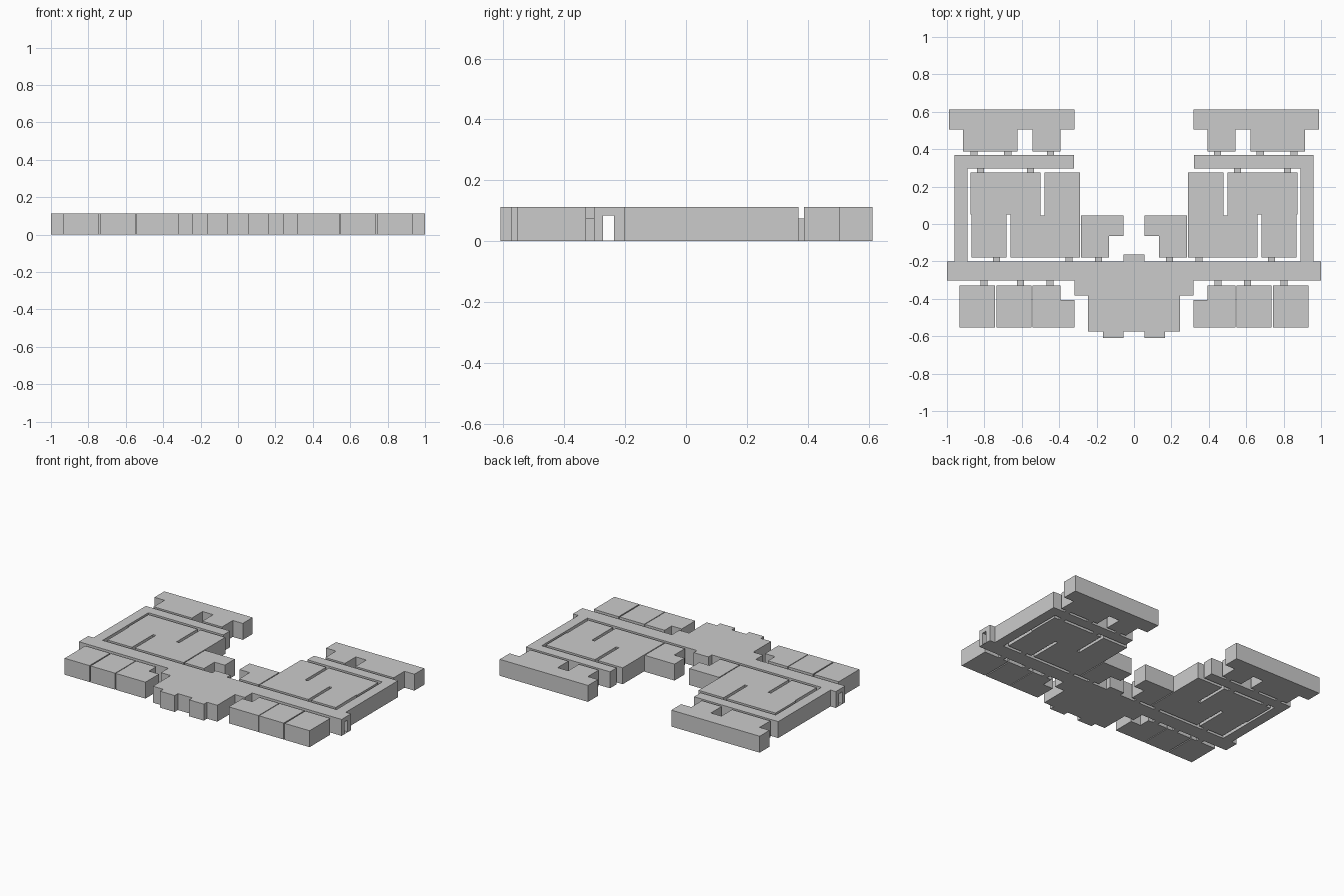
import bpy, bmesh

H = 0.113        # height of the building blocks
LINK_H = 0.075   # height of the low linking passages


def prism(name, outlines, z0, z1, mirror=True):
    """Extrude one or more flat outlines upward; optionally mirror across x = 0."""
    bm = bmesh.new()
    for pts in outlines:
        face = bm.faces.new([bm.verts.new((x, y, z0)) for x, y in pts])
        new = bmesh.ops.extrude_face_region(bm, geom=[face])["geom"]
        top = [v for v in new if isinstance(v, bmesh.types.BMVert)]
        bmesh.ops.translate(bm, verts=top, vec=(0, 0, z1 - z0))
    bmesh.ops.recalc_face_normals(bm, faces=bm.faces)
    mesh = bpy.data.meshes.new(name)
    bm.to_mesh(mesh)
    bm.free()
    obj = bpy.data.objects.new(name, mesh)
    bpy.context.collection.objects.link(obj)
    if mirror:
        obj.modifiers.new("mirror", 'MIRROR').use_mirror_merge = False
    return obj


def rect(x0, x1, y0, y1):
    return [(x0, y0), (x1, y0), (x1, y1), (x0, y1)]


# Main hall: long cross corridor joined to the stepped entrance block
half = [(0.056, -0.163), (0.056, -0.2), (1.0, -0.2), (1.0, -0.302),
        (0.319, -0.302), (0.319, -0.382), (0.245, -0.382), (0.245, -0.575),
        (0.167, -0.575), (0.167, -0.61), (0.055, -0.61), (0.055, -0.575)]
main_hall = prism("main_hall", [half + [(-x, y) for x, y in reversed(half)]],
                  0, H, mirror=False)

# Door opening that runs through the corridor from end to end
cutter = prism("passage_cutter", [rect(-1.1, 1.1, -0.272, -0.236)],
               0.002, 0.084, mirror=False)
cutter.hide_render = True
cutter.hide_set(True)
cut = main_hall.modifiers.new("passage", 'BOOLEAN')
cut.operation = 'DIFFERENCE'
cut.object = cutter

# L-shaped side corridors
prism("side_corridor", [[(0.89, -0.2), (0.96, -0.2), (0.96, 0.369), (0.32, 0.369),
                         (0.32, 0.297), (0.89, 0.297)]], 0, H)

# Rear blocks with two forward bays
prism("rear_block", [[(0.317, 0.612), (0.317, 0.505), (0.393, 0.505), (0.393, 0.388),
                      (0.543, 0.388), (0.543, 0.505), (0.623, 0.505), (0.623, 0.388),
                      (0.913, 0.388), (0.913, 0.505), (0.989, 0.505), (0.989, 0.612)]], 0, H)

# Large wing blocks with two narrow slots
prism("wing_block", [[(0.289, -0.179), (0.66, -0.179), (0.66, 0.05), (0.681, 0.05),
                      (0.681, -0.179), (0.868, -0.179), (0.868, 0.05), (0.874, 0.05),
                      (0.874, 0.275), (0.5, 0.275), (0.5, 0.045), (0.479, 0.045),
                      (0.479, 0.275), (0.289, 0.275)]], 0, H)

# Inner courtyard blocks
prism("inner_block", [[(0.283, 0.045), (0.056, 0.045), (0.056, -0.064),
                       (0.134, -0.064), (0.134, -0.179), (0.283, -0.179)]], 0, H)

# Front row of blocks
prism("front_outer_block", [rect(0.743, 0.932, -0.553, -0.329)], 0, H)
prism("front_middle_block", [rect(0.548, 0.735, -0.553, -0.329)], 0, H)
prism("front_inner_block", [[(0.543, -0.329), (0.393, -0.329), (0.393, -0.406),
                             (0.317, -0.406), (0.317, -0.553), (0.543, -0.553)]], 0, H)

# Low passages linking blocks to corridors: (y range, x centres)
link_rows = {
    "rear_links": (0.369, 0.388, (0.447, 0.675, 0.856)),
    "wing_links": (0.275, 0.297, (0.553, 0.82)),
    "court_links": (-0.2, -0.179, (0.189, 0.347, 0.735)),
    "front_links": (-0.329, -0.302, (0.449, 0.606, 0.801)),
}
for name, (y0, y1, centres) in link_rows.items():
    prism(name, [rect(c - 0.019, c + 0.019, y0, y1) for c in centres], 0, LINK_H)
